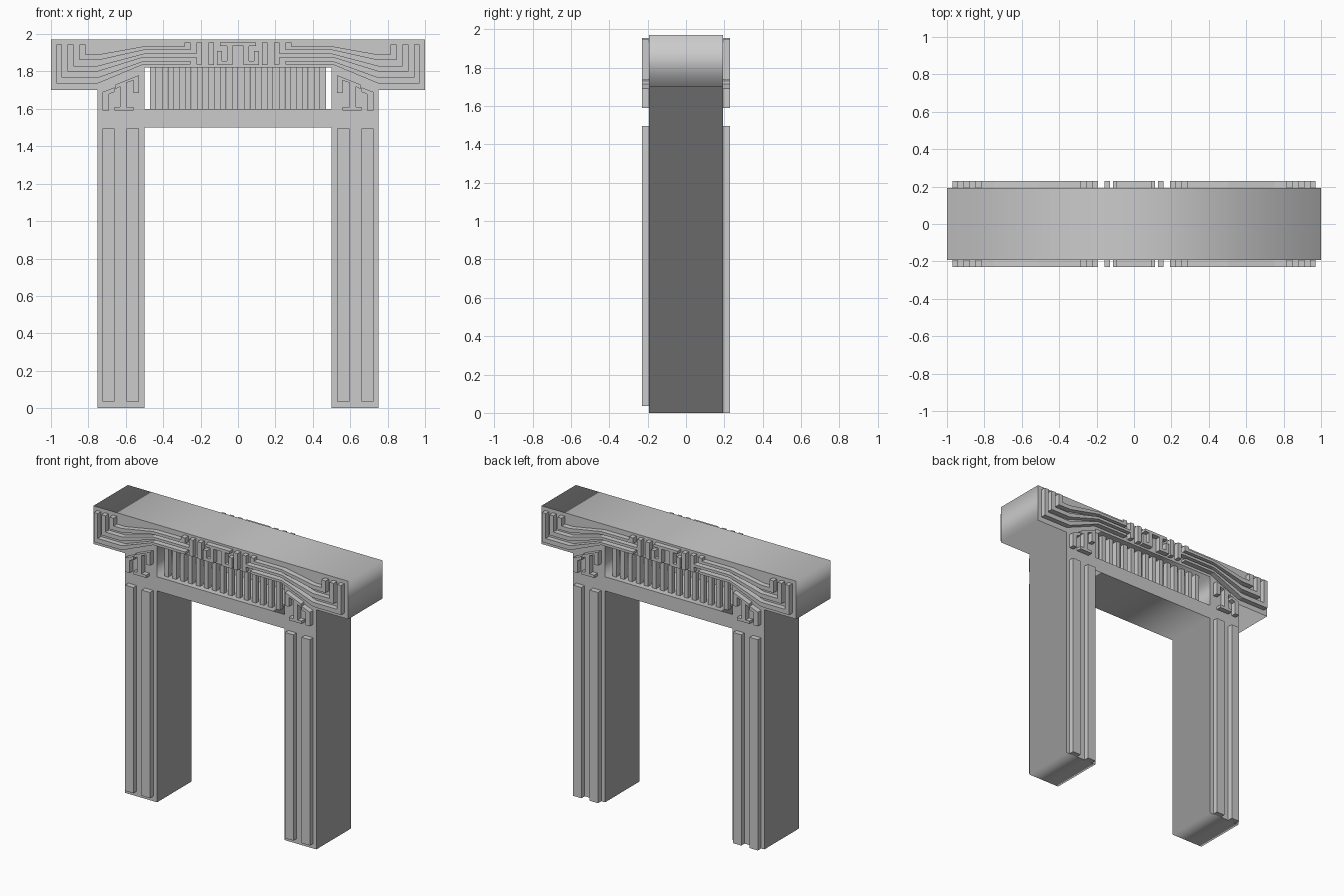
import bpy, bmesh

if "Cube" in bpy.data.objects:
    bpy.data.objects.remove(bpy.data.objects["Cube"])

D, R = 0.193, 0.23   # half depth of the body, and of the raised relief


def emit(name, polys, y0, y1):
    """One object made of x-z outlines extruded between y0 and y1."""
    bm = bmesh.new()
    for pts in polys:
        f = bm.faces.new([bm.verts.new((x, y0, z)) for x, z in pts])
        ext = bmesh.ops.extrude_face_region(bm, geom=[f])["geom"]
        bmesh.ops.translate(bm, vec=(0, y1 - y0, 0),
                            verts=[v for v in ext if isinstance(v, bmesh.types.BMVert)])
    bmesh.ops.recalc_face_normals(bm, faces=bm.faces)
    me = bpy.data.meshes.new(name)
    bm.to_mesh(me)
    bm.free()
    ob = bpy.data.objects.new(name, me)
    bpy.context.collection.objects.link(ob)
    return ob


def rect(x0, x1, z0, z1):
    return [(x0, z0), (x1, z0), (x1, z1), (x0, z1)]


def both(polys):
    return polys + [[(-x, z) for x, z in p] for p in polys]


# gateway body: outline with the window opening, extruded as a filled curve
cu = bpy.data.curves.new("gate_body", "CURVE")
cu.dimensions, cu.fill_mode, cu.extrude = "2D", "BOTH", D
half = [(0.5, 1.5), (0.5, 0), (0.75, 0), (0.75, 1.7), (1, 1.7), (1, 1.97)]
outline = half + [(-x, z) for x, z in reversed(half)]
for pts in (outline, rect(-0.5, 0.5, 1.6, 1.82)):
    sp = cu.splines.new("POLY")
    sp.points.add(len(pts) - 1)
    for p, (x, z) in zip(sp.points, pts):
        p.co = (x, z, 0, 1)
    sp.use_cyclic_u = True
body = bpy.data.objects.new("gate_body", cu)
body.rotation_euler = (1.5707963, 0, 0)
bpy.context.collection.objects.link(body)
bpy.context.view_layer.objects.active = body
body.select_set(True)
bpy.ops.object.convert(target="MESH")
bpy.ops.object.transform_apply(rotation=True)

# stepped bands running from the wing ends to the centre of the lintel
bands = [
    [(-.97, 1.945), (-.97, 1.736), (-.75, 1.736), (-.505, 1.838), (-.254, 1.838),
     (-.254, 1.856), (-.505, 1.856), (-.75, 1.768), (-.94, 1.768), (-.94, 1.945)],
    [(-.912, 1.945), (-.912, 1.80), (-.75, 1.80), (-.505, 1.876), (-.222, 1.876),
     (-.222, 1.838), (-.193, 1.838), (-.193, 1.955), (-.222, 1.955), (-.222, 1.895),
     (-.505, 1.895), (-.75, 1.83), (-.88, 1.83), (-.88, 1.945)],
    [(-.848, 1.945), (-.848, 1.86), (-.75, 1.86), (-.505, 1.914), (-.254, 1.914),
     (-.254, 1.955), (-.286, 1.955), (-.286, 1.934), (-.505, 1.934), (-.75, 1.89),
     (-.815, 1.89), (-.815, 1.945)],
]

# small hooked relief at the top of each pillar
hooks = [
    [(-.725, 1.59), (-.69, 1.59), (-.69, 1.68), (-.66, 1.69), (-.66, 1.715), (-.725, 1.69)],
    [(-.66, 1.59), (-.56, 1.59), (-.56, 1.61), (-.595, 1.61), (-.595, 1.74),
     (-.56, 1.752), (-.56, 1.685), (-.53, 1.685), (-.53, 1.78), (-.655, 1.73),
     (-.655, 1.705), (-.63, 1.72), (-.63, 1.61), (-.66, 1.61)],
]

# central meander
meander = both([
    rect(-.157, -.127, 1.835, 1.955),
    [(-.095, 1.955), (-.095, 1.935), (-.06, 1.935), (-.06, 1.857), (-.085, 1.857),
     (-.085, 1.91), (-.113, 1.91), (-.113, 1.835), (-.03, 1.835), (-.03, 1.935),
     (0, 1.935), (0, 1.955)],
])

for face, s in (("front", 1), ("back", -1)):
    # the back is the front turned half round
    def relief(name, polys, y0=-R, y1=-D + 0.002):
        emit(f"{face}_{name}", [[(s * x, z) for x, z in p] for p in polys], s * y0, s * y1)

    relief("lintel_bands", both(bands))
    relief("pillar_hooks", both(hooks))
    relief("meander", meander)
    # long strips on the pillars
    foot = 0.035 if s == 1 else 0.0
    relief("pillar_strips", both([rect(-.725, -.66, foot, 1.495),
                                  rect(-.595, -.53, foot, 1.495)]))
    # window bars, staggered front to back
    w = 0.0313
    relief("window_bars", [rect(-.47 + 2 * w * i, -.47 + 2 * w * i + w, 1.59, 1.83)
                           for i in range(15)], -0.155, -0.12)
